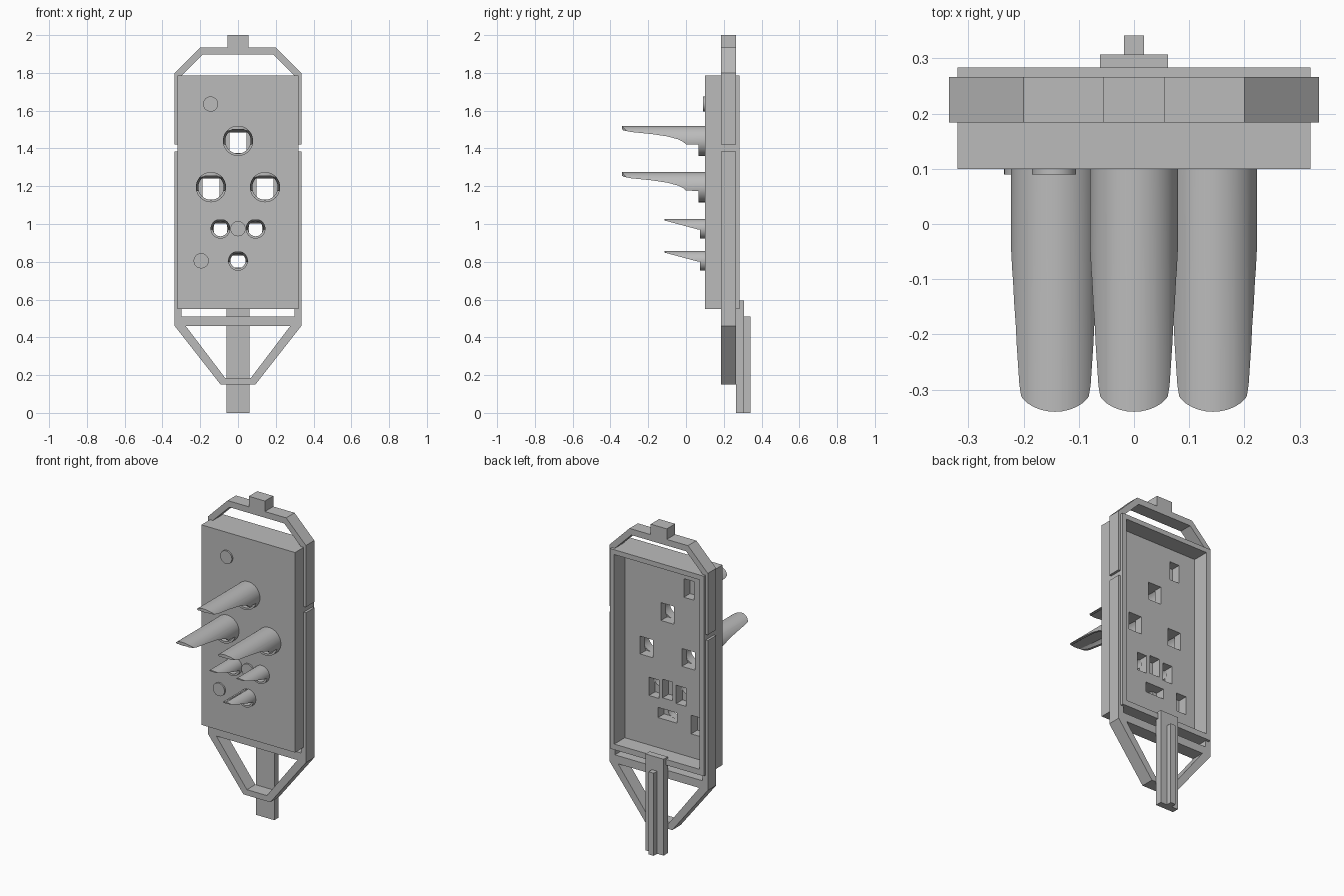
import bpy
import bmesh
import math
from mathutils import Vector

if "Cube" in bpy.data.objects:
    bpy.data.objects.remove(bpy.data.objects["Cube"], do_unlink=True)

grey = bpy.data.materials.new("light_grey")
grey.use_nodes = True
colour = (0.5, 0.5, 0.5, 1)
grey.diffuse_color = colour
grey.node_tree.nodes["Principled BSDF"].inputs["Base Color"].default_value = colour


def prism(name, outline, axis, low, high):
    """Extrude a closed 2D outline along x, y or z."""
    place = {"x": lambda a, b, d: (d, a, b),
             "y": lambda a, b, d: (a, d, b),
             "z": lambda a, b, d: (a, b, d)}[axis]
    bm = bmesh.new()
    face = bm.faces.new([bm.verts.new(place(a, b, low)) for a, b in outline])
    top = bmesh.ops.extrude_face_region(bm, geom=[face])["geom"]
    shift = Vector(place(0, 0, high - low))
    bmesh.ops.translate(bm, vec=shift,
                        verts=[v for v in top if isinstance(v, bmesh.types.BMVert)])
    bmesh.ops.recalc_face_normals(bm, faces=bm.faces)
    mesh = bpy.data.meshes.new(name)
    bm.to_mesh(mesh)
    bm.free()
    mesh.materials.append(grey)
    obj = bpy.data.objects.new(name, mesh)
    bpy.context.collection.objects.link(obj)
    return obj


def box(name, x, y, z):
    return prism(name, [(x[0], z[0]), (x[1], z[0]), (x[1], z[1]), (x[0], z[1])], "y", *y)


def rod(name, x, z, radius, low, high, sides=48):
    turn = [2 * math.pi * i / sides for i in range(sides)]
    return prism(name, [(x + radius * math.cos(t), z + radius * math.sin(t)) for t in turn],
                 "y", low, high)


def apply_modifiers(obj):
    graph = bpy.context.evaluated_depsgraph_get()
    mesh = bpy.data.meshes.new_from_object(obj.evaluated_get(graph))
    obj.modifiers.clear()
    obj.data = mesh


def combine(obj, tool, operation, keep=False):
    mod = obj.modifiers.new(operation, "BOOLEAN")
    mod.operation, mod.solver, mod.object = operation, "EXACT", tool
    bpy.context.view_layer.update()
    apply_modifiers(obj)
    if not keep:
        bpy.data.objects.remove(tool, do_unlink=True)


def smooth(obj):
    bpy.ops.object.select_all(action="DESELECT")
    obj.select_set(True)
    bpy.context.view_layer.objects.active = obj
    bpy.ops.object.shade_smooth_by_angle(angle=math.radians(25))


def mirrored(half):
    return half + [(-x, z) for x, z in reversed(half)]


# Housing: a tray open at the back
FRONT, FLOOR, BACK = 0.1, 0.18, 0.283
housing = box("housing", (-0.32, 0.32), (FRONT, BACK), (0.55, 1.785))
combine(housing, box("tray_cutter", (-0.292, 0.292), (FLOOR, 0.4), (0.585, 1.755)), "DIFFERENCE")


def pocket(x, low, high, half_width):
    tool = box("pocket_cutter", (x - half_width, x + half_width), (0.12, 0.22), (low, high))
    combine(housing, tool, "DIFFERENCE")


# Spouts: hooded tubes cut by a side profile and a rounded plan
def spout(name, x, z, radius, bore_radius, tip, lip, underside, roof):
    body = rod(name, x, z, radius, tip, FRONT + 0.01)
    profile = [(0.2, z - 0.1), (lip, z - 0.1)]
    profile += [(y, z + h) for y, h in underside]
    profile += [(tip - 0.02, z + underside[-1][1]), (tip - 0.02, z + 0.1), (0.2, z + 0.1)]
    combine(body, prism("profile_cutter", profile, "x", x - 0.2, x + 0.2), "INTERSECT")
    length = 0.65 * radius
    arc = [math.pi * i / 16 for i in range(17)]
    plan = [(x + radius * 0.87 * math.cos(t), tip + length - length * math.sin(t)) for t in arc]
    plan = [(x + 0.1, 0.2), (x + 0.1, tip + length)] + plan
    plan += [(x - 0.1, tip + length), (x - 0.1, 0.2)]
    combine(body, prism("plan_cutter", plan, "z", z - 0.2, z + 0.2), "INTERSECT")
    # Bore with a sloping flat roof, cut through spout and housing alike
    bore = rod("bore", x, z, bore_radius, -0.5, 0.13)
    slope = [(-0.6, z - 0.2), (0.2, z - 0.2), (0.2, z + roof[0]),
             (0.12, z + roof[0]), (tip, z + roof[1]), (-0.6, z + roof[1])]
    combine(bore, prism("roof_cutter", slope, "x", x - 0.2, x + 0.2), "INTERSECT")
    combine(body, bore, "DIFFERENCE", keep=True)
    combine(housing, bore, "DIFFERENCE")
    smooth(body)


large_curve = [(0.065, -0.02), (0.0, -0.018), (-0.015, -0.005), (-0.04, 0.008),
               (-0.1, 0.024), (-0.18, 0.036), (-0.29, 0.047), (-0.34, 0.057)]
for name, x, z in [("upper_spout", 0, 1.44), ("right_spout", -0.143, 1.195),
                   ("left_spout", 0.143, 1.195)]:
    pocket(x, z - 0.065, z + 0.045, 0.045)
    spout(name, x, z, 0.08, 0.067, -0.34, 0.065, large_curve, (0.045, 0.06))

small_curve = [(0.075, -0.005), (0.06, -0.003), (-0.115, 0.044)]
for name, x, z in [("small_right_spout", -0.093, 0.975), ("small_left_spout", 0.093, 0.975),
                   ("small_lower_spout", 0, 0.805)]:
    wide = x == 0
    pocket(x, z - (0.035 if wide else 0.085), z + 0.028, 0.065 if wide else 0.034)
    spout(name, x, z, 0.052, 0.04, -0.115, 0.075, small_curve, (0.028, 0.045))

# Blind plugs with pockets behind them
for name, x, z in [("upper_plug", -0.145, 1.635), ("centre_plug", 0, 0.975),
                   ("lower_plug", -0.195, 0.805)]:
    pocket(x, z - 0.075, z + 0.04, 0.034)
    smooth(rod(name, x, z, 0.04, 0.09, FRONT + 0.005))

# Straps around the housing
STRAP = (0.184, 0.266)
upper = mirrored([(0.335, 1.42), (0.335, 1.8), (0.2, 1.935), (0.055, 1.935), (0.055, 2.0)])
upper += [(-x, z) for x, z in mirrored([(0.3, 1.42), (0.3, 1.785), (0.187, 1.897)])]
prism("upper_strap", upper, "y", *STRAP)

lower = mirrored([(0.335, 1.385), (0.335, 0.46), (0.092, 0.15)])
lower += [(-x, z) for x, z in mirrored([(0.3, 1.385), (0.3, 0.51)])]
lower_strap = prism("lower_strap", lower, "y", *STRAP)
window = mirrored([(0.277, 0.46), (0.068, 0.185)])
combine(lower_strap, prism("window_cutter", window, "y", 0.1, 0.4), "DIFFERENCE")

# Stem with a rib down its back
box("stem", (-0.062, 0.062), (0.266, 0.307), (0, 0.595))
box("stem_rib", (-0.018, 0.018), (0.305, 0.341), (0, 0.51))
